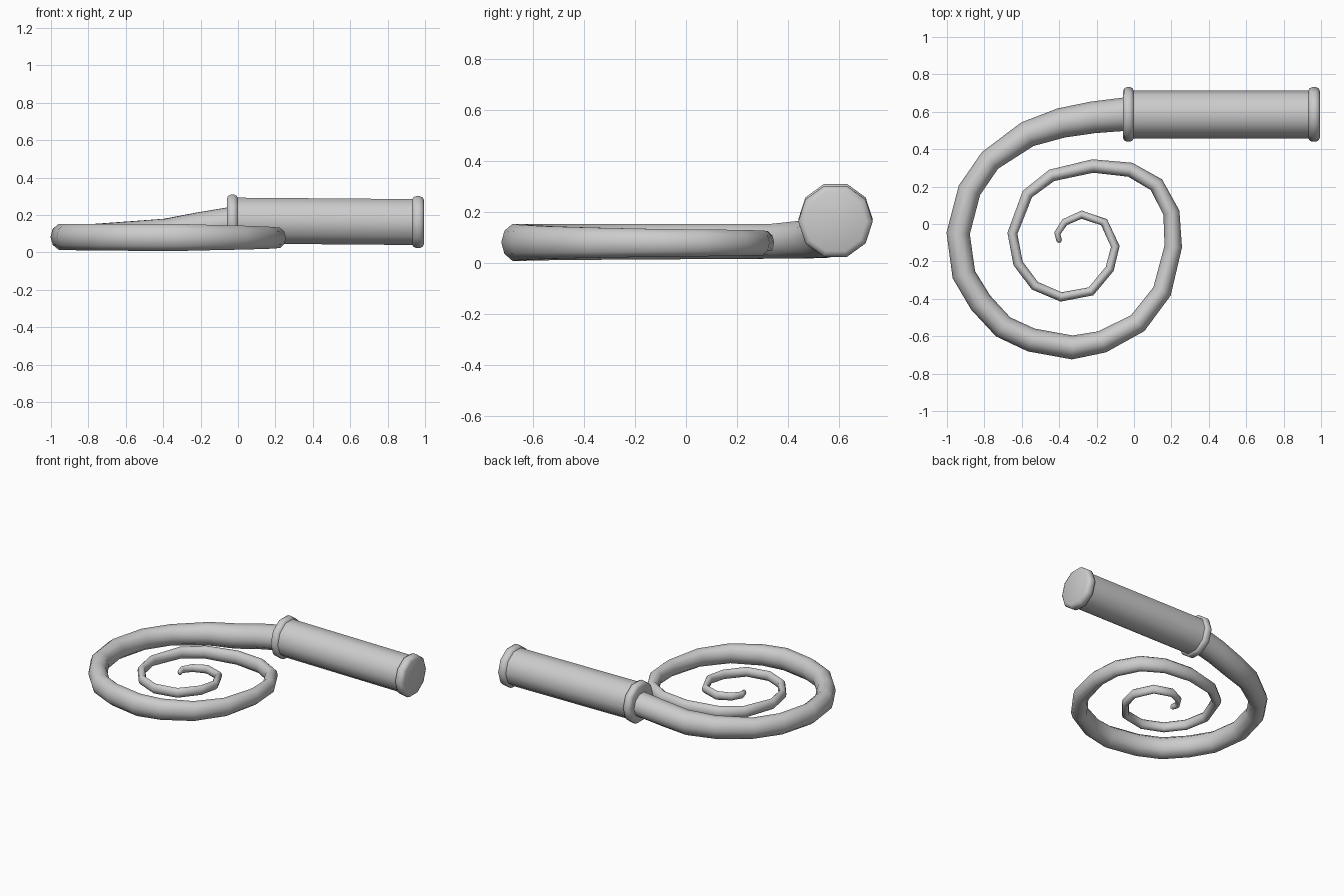
import bpy, bmesh
from math import cos, sin, pi
from mathutils import Vector

cube = bpy.data.objects.get("Cube")
if cube:
    bpy.data.objects.remove(cube)

leather = bpy.data.materials.new("grey_leather")
leather.use_nodes = True
leather.diffuse_color = (0.6, 0.6, 0.6, 1)
leather.node_tree.nodes["Principled BSDF"].inputs["Base Color"].default_value = (0.6, 0.6, 0.6, 1)


def skin_rings(name, rings, crease):
    """Join successive rings of points into a closed, smooth-shaded tube."""
    bm = bmesh.new()
    loops = [[bm.verts.new(p) for p in ring] for ring in rings]
    for a, b in zip(loops, loops[1:]):
        for i in range(len(a)):
            j = (i + 1) % len(a)
            bm.faces.new((a[i], a[j], b[j], b[i]))
    bm.faces.new(loops[0])
    bm.faces.new(loops[-1])
    bmesh.ops.recalc_face_normals(bm, faces=bm.faces)
    mesh = bpy.data.meshes.new(name)
    bm.to_mesh(mesh)
    bm.free()
    mesh.materials.append(leather)
    obj = bpy.data.objects.new(name, mesh)
    bpy.context.collection.objects.link(obj)
    bpy.ops.object.select_all(action="DESELECT")
    obj.select_set(True)
    bpy.context.view_layer.objects.active = obj
    bpy.ops.object.shade_smooth_by_angle(angle=crease)
    return obj


def turned(name, profile, sides=10):
    """Turn a profile of (x, radius) pairs about the handle axis."""
    rings = []
    for x, r in profile:
        axis_z = 0.17 - 0.008 * x   # handle droops slightly toward its butt
        rings.append([(x, 0.586 + r * cos(2 * pi * i / sides),
                       axis_z + r * sin(2 * pi * i / sides)) for i in range(sides)])
    return skin_rings(name, rings, 0.9)


def blend(keys, t):
    """Linear interpolation through (position, value) keys."""
    for (a, va), (b, vb) in zip(keys, keys[1:]):
        if t <= b:
            return va + (vb - va) * (t - a) / (b - a)
    return keys[-1][1]


# Handle with a rolled ring at each end
turned("handle_shaft", [(-0.03, 0.129), (0.96, 0.129)])
for name, start, width in (("collar_ring", -0.06, 0.06), ("butt_ring", 0.93, 0.065)):
    bulge = ((0, 0.122), (0.12, 0.139), (0.35, 0.146), (0.65, 0.146), (0.88, 0.139), (1, 0.122))
    turned(name, [(start + width * f, r) for f, r in bulge])

# Lash: centre line of the coil, from the handle inward to the tip
path = [(-0.02, 0.59), (-0.22, 0.57), (-0.39, 0.54), (-0.57, 0.48), (-0.77, 0.34),
        (-0.88, 0.18), (-0.94, -0.05), (-0.91, -0.27), (-0.82, -0.42), (-0.7, -0.55),
        (-0.55, -0.62), (-0.33, -0.66), (-0.17, -0.63), (0.02, -0.53), (0.15, -0.36),
        (0.21, -0.12), (0.2, 0.06), (0.12, 0.21), (-0.02, 0.29), (-0.22, 0.31),
        (-0.44, 0.26), (-0.57, 0.16), (-0.65, -0.05), (-0.62, -0.21), (-0.53, -0.33),
        (-0.39, -0.39), (-0.23, -0.36), (-0.13, -0.24), (-0.1, -0.12), (-0.16, 0.01),
        (-0.28, 0.05), (-0.37, 0.01), (-0.41, -0.05), (-0.4, -0.09), (-0.397, -0.1)]
half_widths = [(0, 0.09), (2, 0.08), (4, 0.062), (11, 0.064), (15, 0.047),
               (19, 0.036), (22, 0.027), (30, 0.022), (33, 0.015), (34, 0.006)]
heights = [(0, 0.165), (1, 0.132), (2, 0.1), (4, 0.084), (15, 0.078), (34, 0.078)]
tallness = [(0, 0.95), (4, 1.15), (15, 1.22), (19, 1.35), (34, 1.35)]

rings = []
for k, (x, y) in enumerate(path):
    before = Vector(path[max(k - 1, 0)])
    after = Vector(path[min(k + 1, len(path) - 1)])
    along = (after - before).normalized()
    across = Vector((-along.y, along.x, 0))
    w, z = blend(half_widths, k), blend(heights, k)
    h = w * blend(tallness, k)
    ring = []
    for i in range(10):
        a = 2 * pi * i / 10
        ring.append(Vector((x, y, z)) + across * (w * cos(a)) + Vector((0, 0, h * sin(a))))
    rings.append(ring)
skin_rings("coiled_lash", rings, 1.2)
